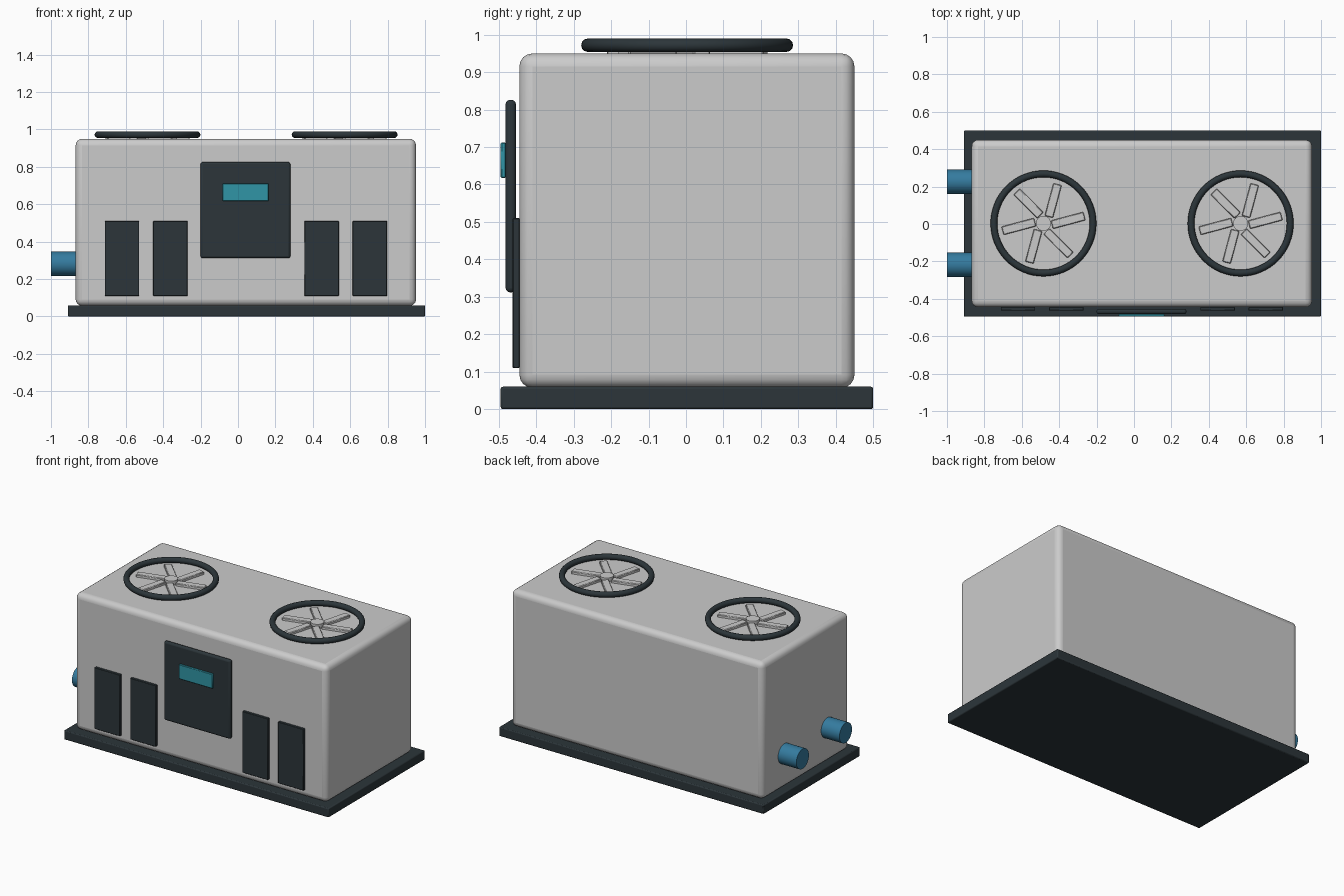
import bpy
from math import radians, cos, sin, pi

if "Cube" in bpy.data.objects:
    bpy.data.objects.remove(bpy.data.objects["Cube"])

CY = 0.003                      # depth centre of cabinet


def material(name, rgb):
    m = bpy.data.materials.new(name)
    m.diffuse_color = (*rgb, 1)
    m.use_nodes = True
    m.node_tree.nodes["Principled BSDF"].inputs["Base Color"].default_value = m.diffuse_color
    return m


DARK = material("dark_metal", (0.025, 0.036, 0.042))
BLUE = material("blue_pipe", (0.035, 0.20, 0.35))
TEAL = material("teal_screen", (0.03, 0.30, 0.38))


def finish(name, mat=None, bevel=0, segments=3):
    ob = bpy.context.object
    ob.name = name
    if mat:
        ob.data.materials.append(mat)
    if bevel:
        b = ob.modifiers.new("bevel", 'BEVEL')
        b.width, b.segments = bevel, segments
    bpy.ops.object.shade_smooth_by_angle(angle=radians(35))
    return ob


def box(name, lo, hi, mat=None, bevel=0, segments=3, turn=0):
    mid = [(a + b) / 2 for a, b in zip(lo, hi)]
    bpy.ops.mesh.primitive_cube_add(size=1, location=mid, rotation=(0, 0, turn))
    bpy.context.object.scale = [b - a for a, b in zip(lo, hi)]
    bpy.ops.object.transform_apply(location=False, rotation=False, scale=True)
    return finish(name, mat, bevel, segments)


# Base plinth and rounded cabinet
box("base", (-0.91, -0.495, 0), (1.0, 0.5, 0.06), DARK, 0.006, 2)
box("cabinet", (-0.868, -0.445, 0.057), (0.952, 0.45, 0.95), None, 0.035, 4)

# Control panel with screen
box("control_panel", (-0.2, -0.482, 0.312), (0.28, -0.454, 0.826), DARK, 0.012, 3)
box("screen", (-0.082, -0.495, 0.617), (0.163, -0.481, 0.712), TEAL, 0.003, 1)

# Front vent panels
for i, x in enumerate((-0.62, -0.362, 0.447, 0.705)):
    box(f"vent_panel_{i + 1}", (x - 0.092, -0.463, 0.11),
        (x + 0.092, -0.444, 0.51), DARK, 0.002, 1)

# Water pipes on the left end
for label, y in (("front", -0.218), ("back", 0.226)):
    bpy.ops.mesh.primitive_cylinder_add(vertices=32, radius=0.065, depth=0.16,
                                        location=(-0.92, y, 0.282),
                                        rotation=(0, pi / 2, 0))
    finish(f"{label}_water_pipe", BLUE)

# Roof fans: ring, hub and six skewed blades
for label, x in (("left", -0.484), ("right", 0.57)):
    bpy.ops.mesh.primitive_torus_add(major_radius=0.265, minor_radius=0.018,
                                     major_segments=64, minor_segments=12,
                                     location=(x, CY, 0.972))
    finish(f"{label}_fan_ring", DARK)
    bpy.ops.mesh.primitive_cylinder_add(vertices=32, radius=0.04, depth=0.03,
                                        location=(x, CY, 0.96))
    finish(f"{label}_fan_hub")
    for k in range(6):
        a = radians(7 + 60 * k)
        bx, by = x + 0.133 * cos(a), CY + 0.133 * sin(a)
        box(f"{label}_fan_blade_{k + 1}", (bx - 0.09, by - 0.023, 0.945),
            (bx + 0.09, by + 0.023, 0.967), None, 0.004, 1, a + radians(8))
